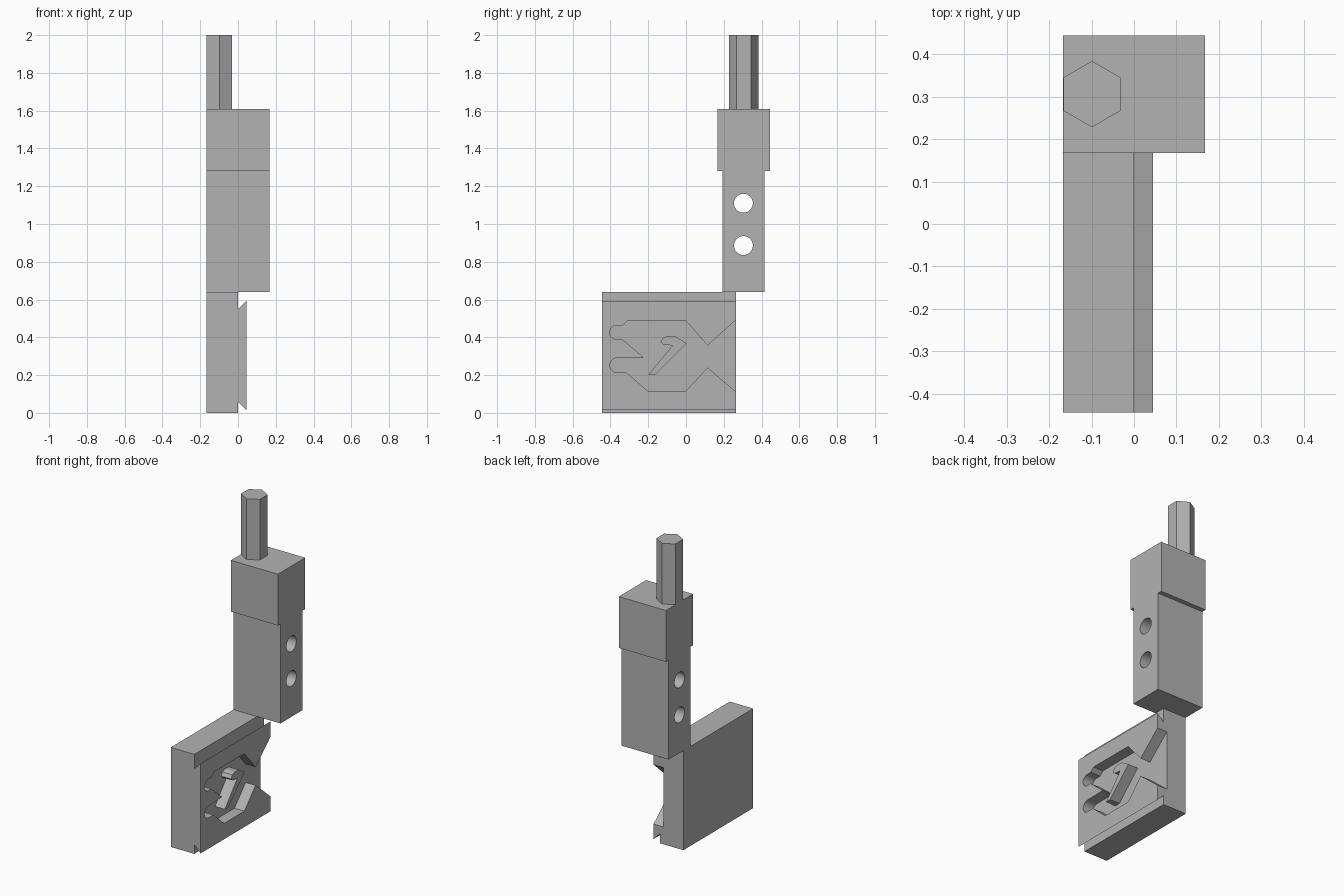
import bpy, bmesh, math
from mathutils import Vector

cube = bpy.data.objects.get("Cube")
if cube:
    bpy.data.objects.remove(cube, do_unlink=True)

grey = bpy.data.materials.new("plain grey")
grey.use_nodes = True
grey.diffuse_color = (0.45, 0.45, 0.45, 1)
grey.node_tree.nodes["Principled BSDF"].inputs["Base Color"].default_value = (0.45, 0.45, 0.45, 1)


def prism(name, outline, axis, start, end):
    """Extrude a 2D outline (the two remaining axes, in order) along an axis."""
    bm = bmesh.new()
    verts = []
    for p in outline:
        co = list(p)
        co.insert(axis, start)
        verts.append(bm.verts.new(co))
    face = bm.faces.new(verts)
    out = bmesh.ops.extrude_face_region(bm, geom=[face])
    move = Vector((0, 0, 0))
    move[axis] = end - start
    bmesh.ops.translate(bm, vec=move, verts=[v for v in out["geom"] if isinstance(v, bmesh.types.BMVert)])
    bmesh.ops.recalc_face_normals(bm, faces=bm.faces)
    mesh = bpy.data.meshes.new(name)
    bm.to_mesh(mesh)
    bm.free()
    mesh.materials.append(grey)
    ob = bpy.data.objects.new(name, mesh)
    bpy.context.collection.objects.link(ob)
    return ob


def rect(a0, a1, b0, b1):
    return [(a0, b0), (a1, b0), (a1, b1), (a0, b1)]


def arc(cx, cy, r, a0, a1, n):
    return [(cx + r * math.cos(math.radians(a0 + (a1 - a0) * i / n)),
             cy + r * math.sin(math.radians(a0 + (a1 - a0) * i / n))) for i in range(n + 1)]


def cut(target, cutter):
    cutter.hide_render = True
    mod = target.modifiers.new("cut", 'BOOLEAN')
    mod.operation = 'DIFFERENCE'
    mod.solver = 'EXACT'
    mod.object = cutter
    bpy.context.view_layer.objects.active = target
    bpy.ops.object.modifier_apply(modifier=mod.name)
    bpy.data.objects.remove(cutter, do_unlink=True)


BACK, FACE, FLOOR = -0.167, 0.045, -0.025

# Plate with a dovetail along its right face
plate = prism("dovetail_plate", [
    (BACK, 0), (0, 0), (0, 0.06), (FACE, 0.015), (FACE, 0.593),
    (0, 0.548), (0, 0.64), (BACK, 0.64)], 1, -0.444, 0.265)

# Pocket: body with two rounded fingers, and a flared tail open at the back edge
pocket = [(0.3, 0.525), (0.114, 0.357), (0, 0.487), (-0.31, 0.487), (-0.335, 0.463)]
pocket += arc(-0.367, 0.426, 0.037, 90, 270, 10)
pocket += [(-0.336, 0.389), (-0.225, 0.294)]
pocket += arc(-0.364, 0.252, 0.039, 90, 270, 10)
pocket += [(-0.315, 0.213), (-0.204, 0.117), (0, 0.117), (0.114, 0.24), (0.3, 0.082)]
cut(plate, prism("pocket_cutter", pocket, 0, FLOOR, 0.1))

# Hooked island standing in the pocket
prism("hooked_island", [
    (-0.135, 0.375), (-0.122, 0.397), (-0.098, 0.407), (-0.056, 0.405), (0.003, 0.368),
    (-0.161, 0.204), (-0.198, 0.204), (-0.071, 0.357), (-0.12, 0.361)], 0, FLOOR - 0.01, FACE)

# Arm with two cross holes
arm = prism("arm", rect(-0.167, 0.167, 0.193, 0.415), 2, 0.64, 1.28)
for z in (0.886, 1.11):
    cut(arm, prism("hole_cutter", arc(0.304, z, 0.05, 0, 352.5, 47), 0, -0.3, 0.3))
bpy.ops.object.select_all(action='DESELECT')
arm.select_set(True)
bpy.context.view_layer.objects.active = arm
bpy.ops.object.shade_smooth_by_angle(angle=math.radians(30))

# Head block and hexagonal shank
prism("head_block", rect(-0.167, 0.167, 0.167, 0.444), 2, 1.28, 1.61)
prism("hex_shank", arc(-0.099, 0.306, 0.078, 30, 330, 5), 2, 1.61, 2.0)
